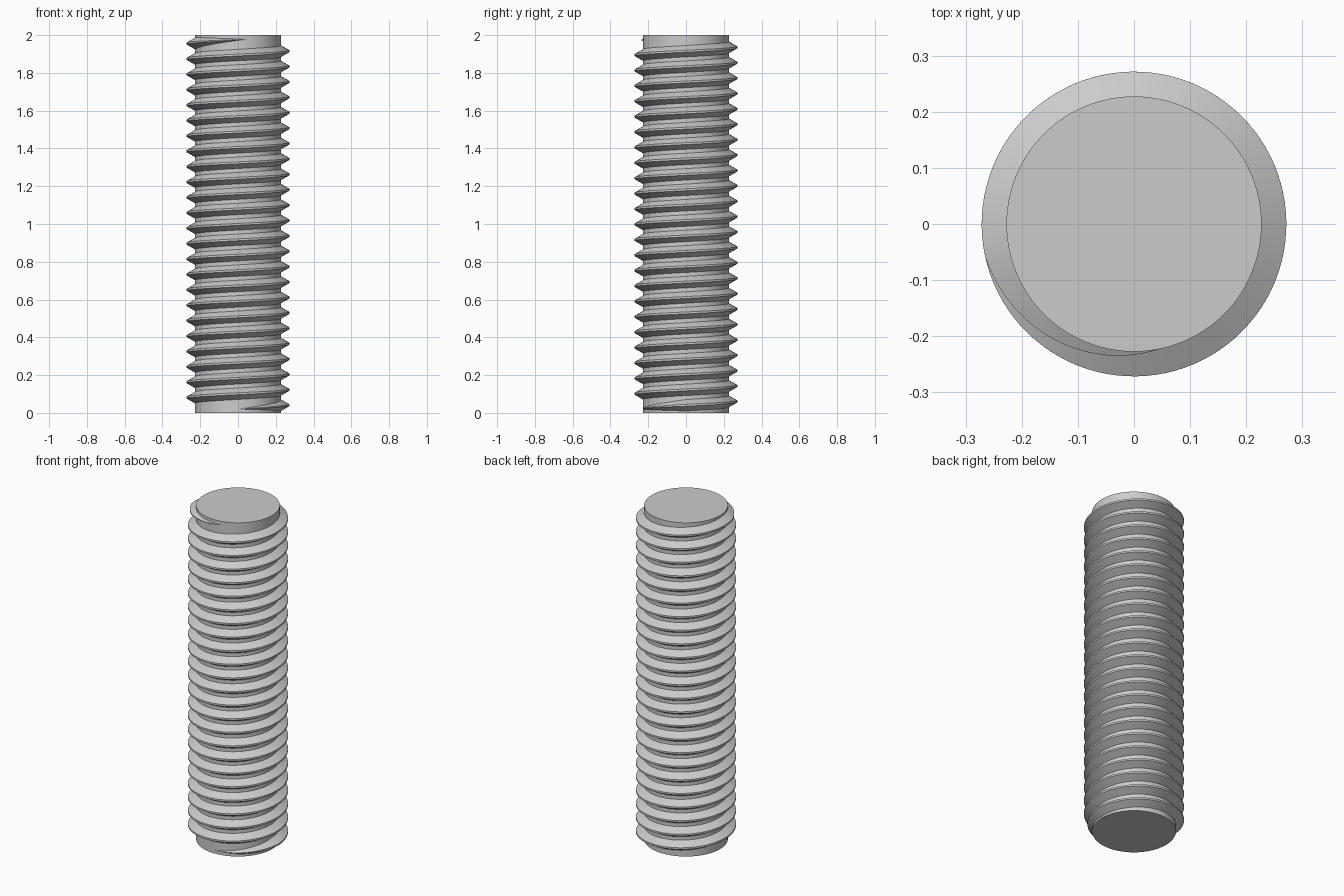
import bpy
import bmesh
import math

cube = bpy.data.objects.get("Cube")
if cube:
    bpy.data.objects.remove(cube, do_unlink=True)

HEIGHT = 2.0
CORE_R = 0.2274
CREST_R = 0.2715
PITCH = 0.0815
START_Z = 0.02
START_ANGLE = -math.pi / 2
TURNS = 24.035
FADE = 0.25          # turns over which each thread end runs out
SEGMENTS = 96        # per turn

steel = bpy.data.materials.new("grey steel")
steel.use_nodes = True
steel.diffuse_color = (0.6, 0.6, 0.6, 1)
steel.node_tree.nodes["Principled BSDF"].inputs["Base Color"].default_value = (0.6, 0.6, 0.6, 1)


def finish(bm, name):
    """Turn a bmesh into a smooth-shaded object with sharp edges kept."""
    bmesh.ops.recalc_face_normals(bm, faces=bm.faces[:])
    mesh = bpy.data.meshes.new(name)
    bm.to_mesh(mesh)
    bm.free()
    mesh.materials.append(steel)
    obj = bpy.data.objects.new(name, mesh)
    bpy.context.collection.objects.link(obj)
    bpy.ops.object.select_all(action='DESELECT')
    obj.select_set(True)
    bpy.context.view_layer.objects.active = obj
    bpy.ops.object.shade_smooth_by_angle(angle=math.radians(25))
    return obj


# Plain cylindrical core of the rod
bm = bmesh.new()
bmesh.ops.create_cone(bm, cap_ends=True, segments=SEGMENTS,
                      radius1=CORE_R, radius2=CORE_R, depth=HEIGHT)
bmesh.ops.translate(bm, verts=bm.verts[:], vec=(0, 0, HEIGHT / 2))
finish(bm, "rod_core")

# Right-handed helical thread: a trapezoid swept up the core, fading at both ends
root = PITCH * 3 / 8
crest = PITCH / 16
base_r = CORE_R - 0.0005
profile = [(base_r, -root), (CREST_R, -crest), (CREST_R, crest), (base_r, root)]

bm = bmesh.new()
steps = round(TURNS * SEGMENTS)
previous = None
for i in range(steps + 1):
    turn = TURNS * i / steps
    scale = max(0.01, min(1, turn / FADE, (TURNS - turn) / FADE))
    angle = START_ANGLE + turn * math.tau
    ring = []
    for radius, offset in profile:
        r = base_r + (radius - base_r) * scale
        z = START_Z + turn * PITCH + offset * scale
        ring.append(bm.verts.new((r * math.cos(angle), r * math.sin(angle), z)))
    if previous:
        for k in range(4):
            n = (k + 1) % 4
            bm.faces.new((previous[k], previous[n], ring[n], ring[k]))
    if i in (0, steps):
        bm.faces.new(ring)
    previous = ring
finish(bm, "screw_thread")
